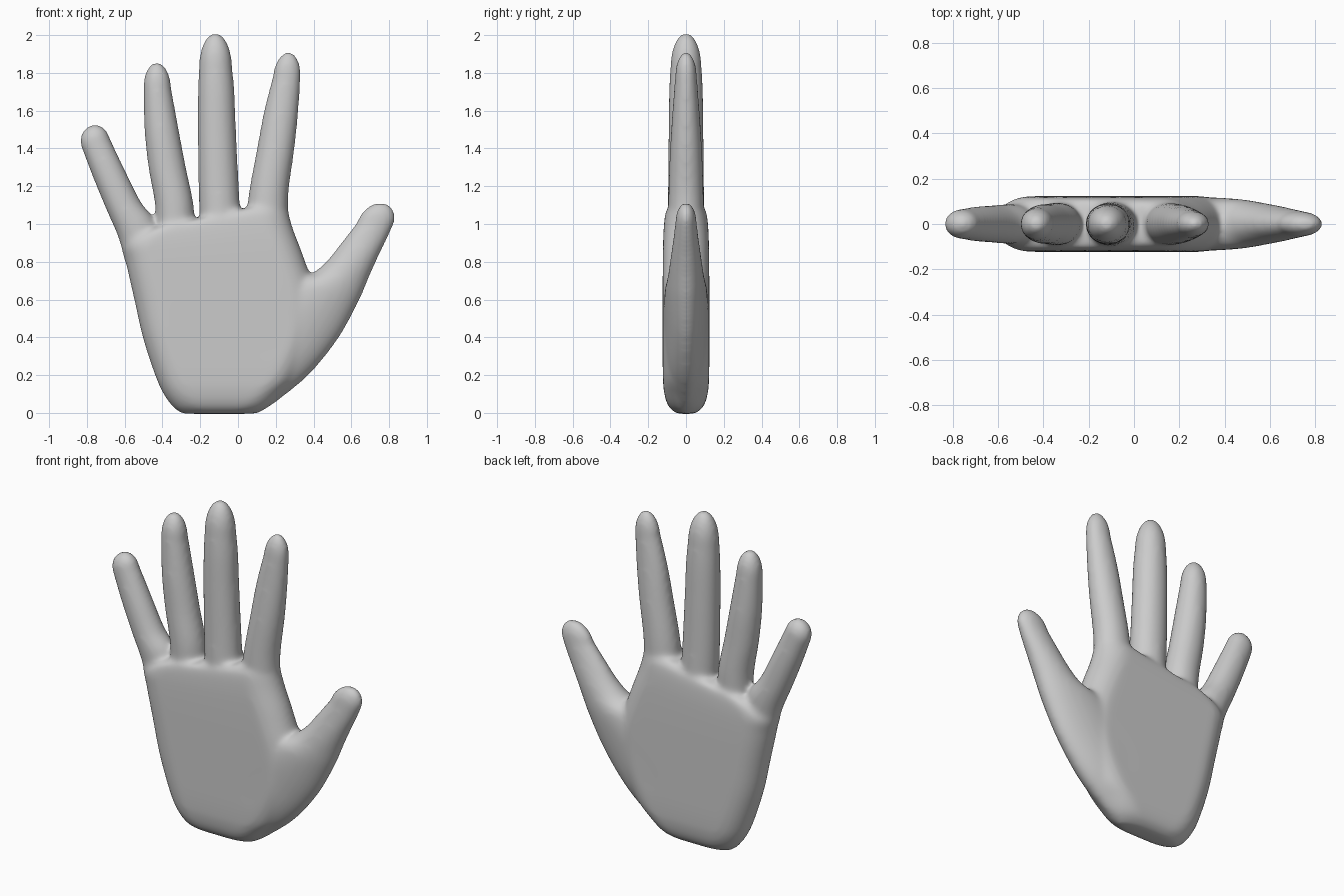
import bpy, bmesh
from math import sin, cos, pi
from mathutils import Vector

if "Cube" in bpy.data.objects:
    bpy.data.objects.remove(bpy.data.objects["Cube"])

SIDES, STEPS = 32, 6
bm = bmesh.new()


def ring(a, b, depth, edge):
    """Stadium-shaped section from a to b in the xz plane, rounded over 'edge'."""
    mid, half = (a + b) / 2, (b - a) / 2
    r = min(edge / max(half.length, 1e-4), 1)
    verts = []
    for i in range(SIDES):
        t = 2 * pi * (i + 0.5) / SIDES
        c = cos(t)
        p = mid + half * ((1 - r) * (1 if c > 0 else -1) + r * c)
        verts.append(bm.verts.new((p.x, depth * sin(t), p.y)))
    return verts


def spline(p, t):
    """Catmull-Rom through the middle two of four vectors."""
    return 0.5 * (2 * p[1] + (p[2] - p[0]) * t
                  + (2 * p[0] - 5 * p[1] + 4 * p[2] - p[3]) * t * t
                  + (3 * p[1] - p[0] - 3 * p[2] + p[3]) * t ** 3)


def loft(sections, tip=None, edge=9):
    """Closed skin over sections (x1, z1, x2, z2, depth), with an optional domed tip."""
    s = [Vector(v) for v in sections]
    path = []
    for i in range(len(s) - 1):
        four = [s[max(i - 1, 0)], s[i], s[i + 1], s[min(i + 2, len(s) - 1)]]
        path += [spline(four, k / STEPS) for k in range(STEPS)]
    path.append(s[-1])
    rings = [ring(Vector(v[0:2]), Vector(v[2:4]), v[4], edge) for v in path]
    if tip:
        a, b, d = Vector(s[-1][0:2]), Vector(s[-1][2:4]), s[-1][4]
        mid, half = (a + b) / 2, (b - a) / 2
        for k in range(1, 9):
            t = pi / 2 * k / 8.3
            m = mid.lerp(Vector(tip), sin(t))
            rings.append(ring(m - half * cos(t), m + half * cos(t), d * cos(t), edge))
    for lo, hi in zip(rings, rings[1:]):
        for i in range(SIDES):
            j = (i + 1) % SIDES
            bm.faces.new((lo[i], lo[j], hi[j], hi[i]))
    bm.faces.new(rings[0])
    bm.faces.new(rings[-1])


# Palm, from the wrist up to the knuckle line
loft([(-.30, -.005, .10, -.005, .045), (-.345, .03, .16, .03, .09),
      (-.395, .1, .23, .1, .115), (-.44, .2, .32, .2, .123),
      (-.505, .4, .41, .4, .124), (-.55, .6, .42, .6, .124),
      (-.595, .8, .35, .82, .123), (-.61, .9, .29, .98, .119),
      (-.5, .97, .265, 1.08, .109), (-.44, .98, .262, 1.13, .085)], edge=.15)

# Thumb, flaring into the side of the palm
loft([(-.15, .2, .18, .04, .09), (-.1, .4, .37, .195, .119),
      (.0, .6, .53, .39, .12), (.2, .7, .64, .59, .112),
      (.37, .73, .7, .73, .095), (.465, .8, .75, .84, .082),
      (.545, .9, .795, .93, .068), (.63, 1.01, .83, 1.01, .056)], tip=(.755, 1.115))

# Little finger
loft([(-.60, .8, -.40, .88, .08), (-.635, .93, -.44, 1.02, .088),
      (-.70, 1.08, -.515, 1.12, .084), (-.77, 1.25, -.595, 1.28, .078),
      (-.835, 1.42, -.68, 1.46, .066)], tip=(-.775, 1.525))

# Ring finger
loft([(-.43, .9, -.23, .9, .09), (-.44, 1.1, -.235, 1.1, .095),
      (-.475, 1.3, -.275, 1.3, .09), (-.496, 1.5, -.313, 1.5, .086),
      (-.502, 1.72, -.353, 1.72, .072)], tip=(-.43, 1.858))

# Middle finger
loft([(-.2, .95, .02, .95, .1), (-.21, 1.2, .005, 1.2, .096),
      (-.214, 1.5, -.01, 1.5, .093), (-.213, 1.7, -.018, 1.7, .09),
      (-.207, 1.83, -.03, 1.83, .083)], tip=(-.12, 2.013))

# Index finger
loft([(.04, .95, .27, .95, .095), (.055, 1.15, .267, 1.15, .094),
      (.1, 1.4, .3, 1.4, .085), (.137, 1.6, .321, 1.6, .072),
      (.183, 1.78, .333, 1.78, .058)], tip=(.267, 1.913))

bmesh.ops.recalc_face_normals(bm, faces=bm.faces)
mesh = bpy.data.meshes.new("hand")
bm.to_mesh(mesh)
bm.free()
hand = bpy.data.objects.new("hand", mesh)
bpy.context.collection.objects.link(hand)

# Fuse the parts into one soft skin
fuse = hand.modifiers.new("fuse", 'REMESH')
fuse.mode = 'VOXEL'
fuse.voxel_size = 0.012
fuse.use_smooth_shade = True
soften = hand.modifiers.new("soften", 'SMOOTH')
soften.factor = 0.5
soften.iterations = 22

# Plain grey
grey = bpy.data.materials.new("light_grey")
grey.use_nodes = True
colour = (0.6, 0.6, 0.6, 1)
grey.diffuse_color = colour
grey.node_tree.nodes["Principled BSDF"].inputs["Base Color"].default_value = colour
mesh.materials.append(grey)
for face in mesh.polygons:
    face.use_smooth = True
